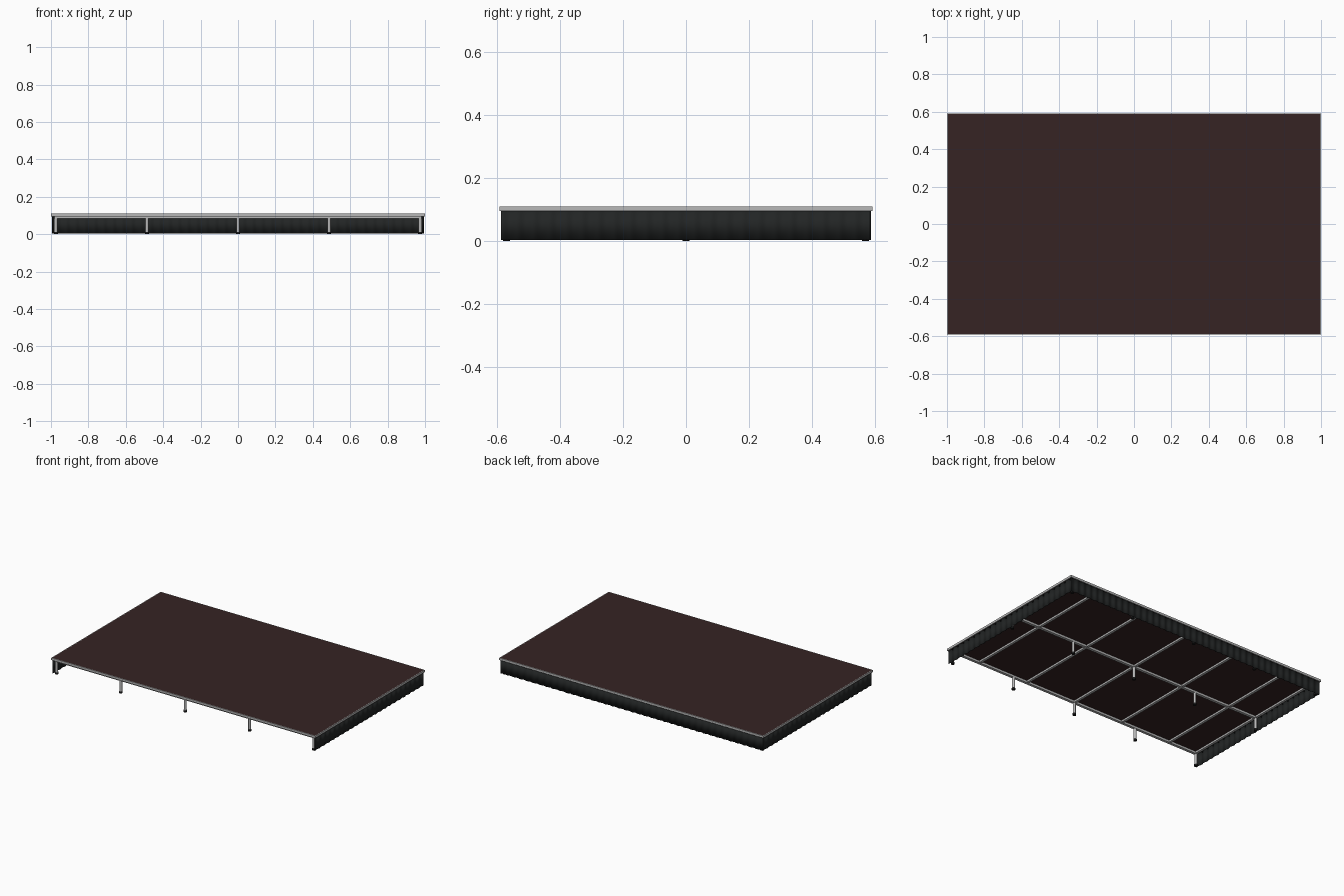
import bpy, bmesh, math

if "Cube" in bpy.data.objects:
    bpy.data.objects.remove(bpy.data.objects["Cube"])

def mat(name, rgb):
    m = bpy.data.materials.new(name)
    m.diffuse_color = (*rgb, 1)
    m.use_nodes = True
    m.node_tree.nodes["Principled BSDF"].inputs["Base Color"].default_value = m.diffuse_color
    return m

METAL = mat("grey metal", (0.48, 0.48, 0.48))
CARPET = mat("dark brown deck", (0.037, 0.017, 0.017))
CLOTH = mat("black cloth", (0.016, 0.018, 0.018))
RUBBER = mat("black rubber", (0.01, 0.01, 0.01))

def finish(name, bm, material):
    me = bpy.data.meshes.new(name)
    bm.to_mesh(me)
    bm.free()
    me.materials.append(material)
    ob = bpy.data.objects.new(name, me)
    bpy.context.collection.objects.link(ob)
    return ob

def box(name, lo, hi, material):
    bm = bmesh.new()
    bmesh.ops.create_cube(bm, size=1)
    for v in bm.verts:
        v.co = [l + (c + 0.5) * (h - l) for c, l, h in zip(v.co, lo, hi)]
    return finish(name, bm, material)

def tube(name, x, y, z0, z1, r, material):
    bm = bmesh.new()
    bmesh.ops.create_cone(bm, cap_ends=True, segments=16, radius1=r, radius2=r, depth=z1 - z0)
    bmesh.ops.translate(bm, vec=(x, y, (z0 + z1) / 2), verts=bm.verts)
    for f in bm.faces:
        f.smooth = len(f.verts) == 4
    return finish(name, bm, material)

HX, HY, TOP, RIM = 1.0, 0.592, 0.11, 0.095
T = 0.005

# deck panel inside a metal edge trim
box("deck", (-HX + T, -HY + T, RIM + 0.003), (HX - T, HY - T, TOP), CARPET)
for s, side in ((-1, "left"), (1, "right")):
    a, b = sorted((s * HX, s * (HX - T)))
    box(side + "_edge_trim", (a, -HY, RIM), (b, HY, TOP), METAL)
for s, side in ((-1, "front"), (1, "back")):
    a, b = sorted((s * HY, s * (HY - T)))
    box(side + "_edge_trim", (-HX + T, a, RIM), (HX - T, b, TOP), METAL)

# long beams, cross joists, legs and feet
ROWS = (-0.57, 0, 0.57)
for i, y in enumerate(ROWS):
    box(f"long_beam_{i}", (-0.98, y - 0.009, 0.084), (0.98, y + 0.009, RIM + 0.003), METAL)
    for j in range(5):
        x = (j - 2) * 0.487
        tube(f"leg_{i}_{j}", x, y, 0.004, 0.09, 0.009, METAL)
        tube(f"foot_{i}_{j}", x, y, 0, 0.012, 0.011, RUBBER)
for i, x in enumerate((-0.972, -0.76, -0.38, 0, 0.38, 0.76, 0.972)):
    box(f"cross_joist_{i}", (x - 0.008, -0.57, 0.086), (x + 0.008, 0.57, RIM + 0.003), METAL)

# pleated skirt cloth on three sides, open at the front
def skirt(name, start, end, normal):
    length = math.dist(start, end)
    n = round(length / 0.05) * 8
    bm = bmesh.new()
    prev = None
    for i in range(n + 1):
        t = i / n
        off = 0.003 * math.cos(math.pi * i / 4) - 0.003
        x = start[0] + (end[0] - start[0]) * t + normal[0] * off
        y = start[1] + (end[1] - start[1]) * t + normal[1] * off
        cur = [bm.verts.new((x, y, z)) for z in (0.004, RIM + 0.002)]
        if prev:
            bm.faces.new((prev[0], cur[0], cur[1], prev[1])).smooth = True
        prev = cur
    ob = finish(name, bm, CLOTH)
    mod = ob.modifiers.new("thickness", "SOLIDIFY")
    mod.thickness = 0.002

SX, SY = 0.994, 0.587
skirt("right_skirt", (SX, -SY), (SX, SY), (1, 0))
skirt("back_skirt", (SX, SY), (-SX, SY), (0, 1))
skirt("left_skirt", (-SX, SY), (-SX, -SY), (-1, 0))
